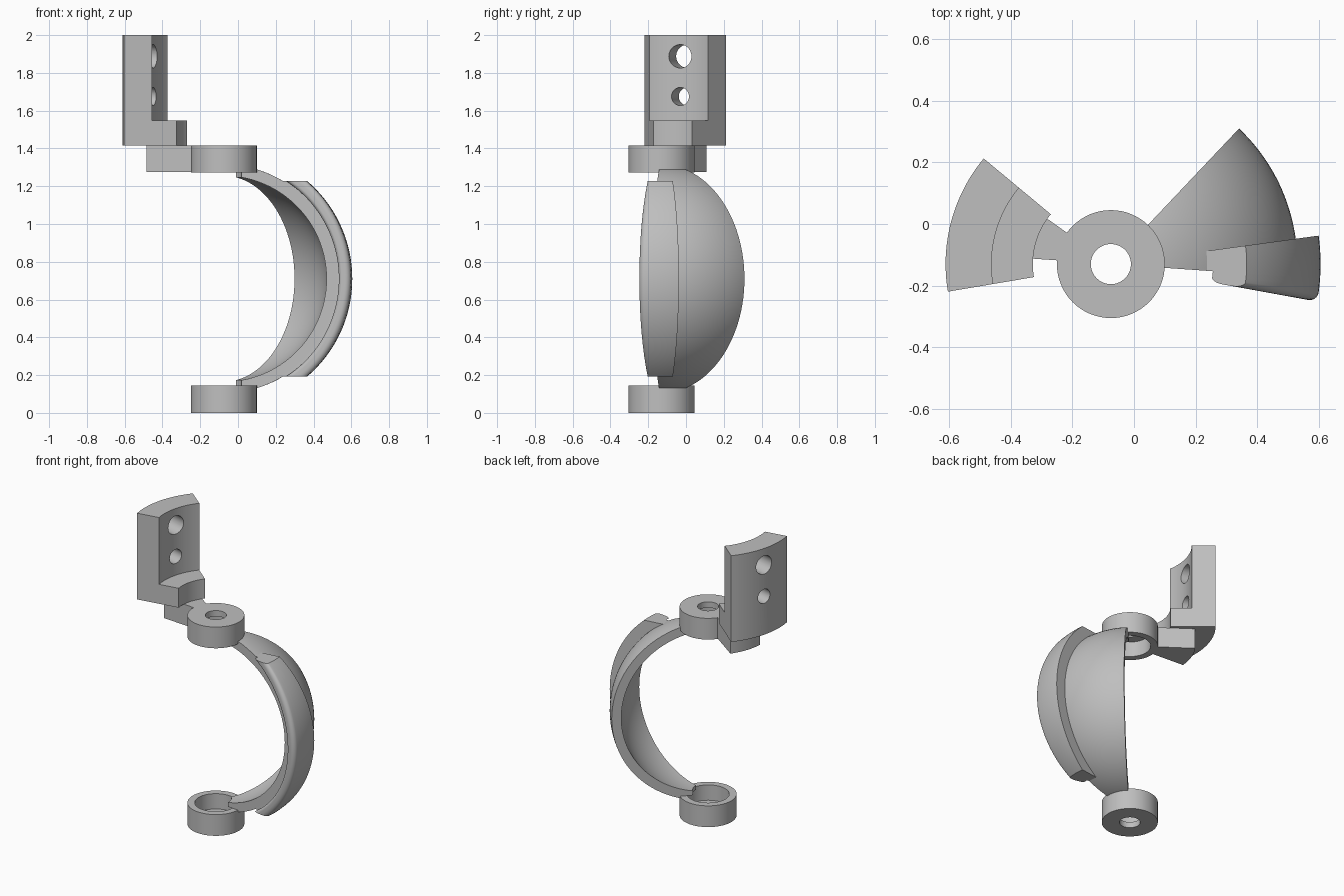
import bpy, bmesh
from math import sin, cos, sqrt, radians, pi, asin

cube = bpy.data.objects.get("Cube")
if cube:
    bpy.data.objects.remove(cube, do_unlink=True)

CX, CY, MID = -0.075, -0.13, 0.71      # pivot axis and mid height
grey = bpy.data.materials.new("plain grey")
grey.use_nodes = True
grey.diffuse_color = (0.52, 0.52, 0.52, 1)
grey.node_tree.nodes["Principled BSDF"].inputs["Base Color"].default_value = grey.diffuse_color


def sweep(name, slices, closed=False):
    """Skin (azimuth, [(radius, z), ...]) slices turned about the pivot axis."""
    bm = bmesh.new()
    rows = [[bm.verts.new((CX + r * cos(radians(a)), CY + r * sin(radians(a)), z))
             for r, z in prof] for a, prof in slices]
    n = len(rows[0])
    for i in range(len(rows) if closed else len(rows) - 1):
        p, q = rows[i], rows[(i + 1) % len(rows)]
        for j in range(n):
            k = (j + 1) % n
            bm.faces.new((p[j], p[k], q[k], q[j]))
    if not closed:
        bm.faces.new(rows[0])
        bm.faces.new(rows[-1])
    bmesh.ops.recalc_face_normals(bm, faces=bm.faces)
    mesh = bpy.data.meshes.new(name)
    bm.to_mesh(mesh)
    bm.free()
    mesh.materials.append(grey)
    ob = bpy.data.objects.new(name, mesh)
    bpy.context.collection.objects.link(ob)
    return ob


def turn(name, prof, a0=0, a1=360, steps=64):
    closed = a1 - a0 == 360
    count = steps if closed else steps + 1
    return sweep(name, [(a0 + (a1 - a0) * i / steps, prof) for i in range(count)], closed)


def arc(radius, t0, t1, n=48):
    """Arc about the sphere centre, t measured as latitude."""
    ts = [t0 + (t1 - t0) * i / n for i in range(n + 1)]
    return [(radius * cos(t), MID + radius * sin(t)) for t in ts]


def smooth(ob):
    bpy.ops.object.select_all(action='DESELECT')
    ob.select_set(True)
    bpy.context.view_layer.objects.active = ob
    bpy.ops.object.shade_smooth_by_angle(angle=radians(30))


parts = []

# Pivot cups: bearing pocket facing the middle, through hole behind it
cup = [(0.065, 0), (0.175, 0), (0.175, 0.144), (0.13, 0.144), (0.13, 0.04), (0.065, 0.04)]
parts.append(turn("lower_pivot_cup", cup))
parts.append(turn("upper_pivot_cup", [(r, 2 * MID - z - 0.004) for r, z in cup]))

# Curved spherical shell joining the cups, stepped back at each pocket
RO, RI, EDGE, STEP = 0.605, 0.545, 0.095, 0.13
lat_o = pi / 2 - asin(STEP / RO)
lat_i = pi / 2 - asin(EDGE / RI)
top, bottom = MID + 0.566, MID - 0.566
shell = (arc(RO, -lat_o, lat_o) + [(STEP, top), (EDGE, top)]
         + arc(RI, lat_i, -lat_i) + [(EDGE, bottom), (STEP, bottom)])
parts.append(turn("spherical_shell", shell, -4, 46.6, 24))

# Raised lip along the front of the shell, rounded on its free edge
A0, A1, WALL, ROUND, HALF = -10.3, 7.8, -4.0, 2.6, 0.518


def lip_profile(a):
    d = min(1, (a - A0) / ROUND)
    k = 1 - sqrt(1 - (1 - d) ** 2)
    ro = 0.68 - 0.03 * k
    ri = 0.6 if a >= WALL else 0.615 + 0.02 * k
    to, ti = asin(HALF / ro), asin(HALF / ri)
    return arc(ro, -to, to) + arc(ri, ti, -ti)


azimuths = [A0 + ROUND * (1 - cos(pi / 2 * i / 8)) for i in range(9)]
azimuths += [-6, WALL - 0.03] + [WALL + (A1 - WALL) * i / 8 for i in range(9)]
parts.append(sweep("shell_lip", [(a, lip_profile(a)) for a in azimuths]))

# Arm from the upper cup, tucked under the bracket
arm = [(0.15, 1.275), (0.41, 1.275), (0.41, 1.415), (0.15, 1.415)]
parts.append(turn("bracket_arm", arm, 144.5, 176, 16))

# Curved L-shaped mounting bracket
ell = [(0.253, 1.415), (0.536, 1.415), (0.536, 2.0), (0.387, 2.0), (0.387, 1.547), (0.253, 1.547)]
bracket = turn("mounting_bracket", ell, 140.3, 189.6, 24)
parts.append(bracket)

# Two radial screw holes through the bracket wall
HOLE = 165
for z, radius in ((1.888, 0.062), (1.675, 0.048)):
    bpy.ops.mesh.primitive_cylinder_add(
        vertices=40, radius=radius, depth=0.4, rotation=(0, pi / 2, radians(HOLE)),
        location=(CX + 0.46 * cos(radians(HOLE)), CY + 0.46 * sin(radians(HOLE)), z))
    cutter = bpy.context.object
    cutter.name = "hole_cutter"
    cutter.hide_render = True
    mod = bracket.modifiers.new("hole", 'BOOLEAN')
    mod.operation, mod.solver, mod.object = 'DIFFERENCE', 'EXACT', cutter
    bpy.context.view_layer.objects.active = bracket
    bpy.ops.object.modifier_apply(modifier=mod.name)
    bpy.data.objects.remove(cutter, do_unlink=True)

for part in parts:
    smooth(part)
